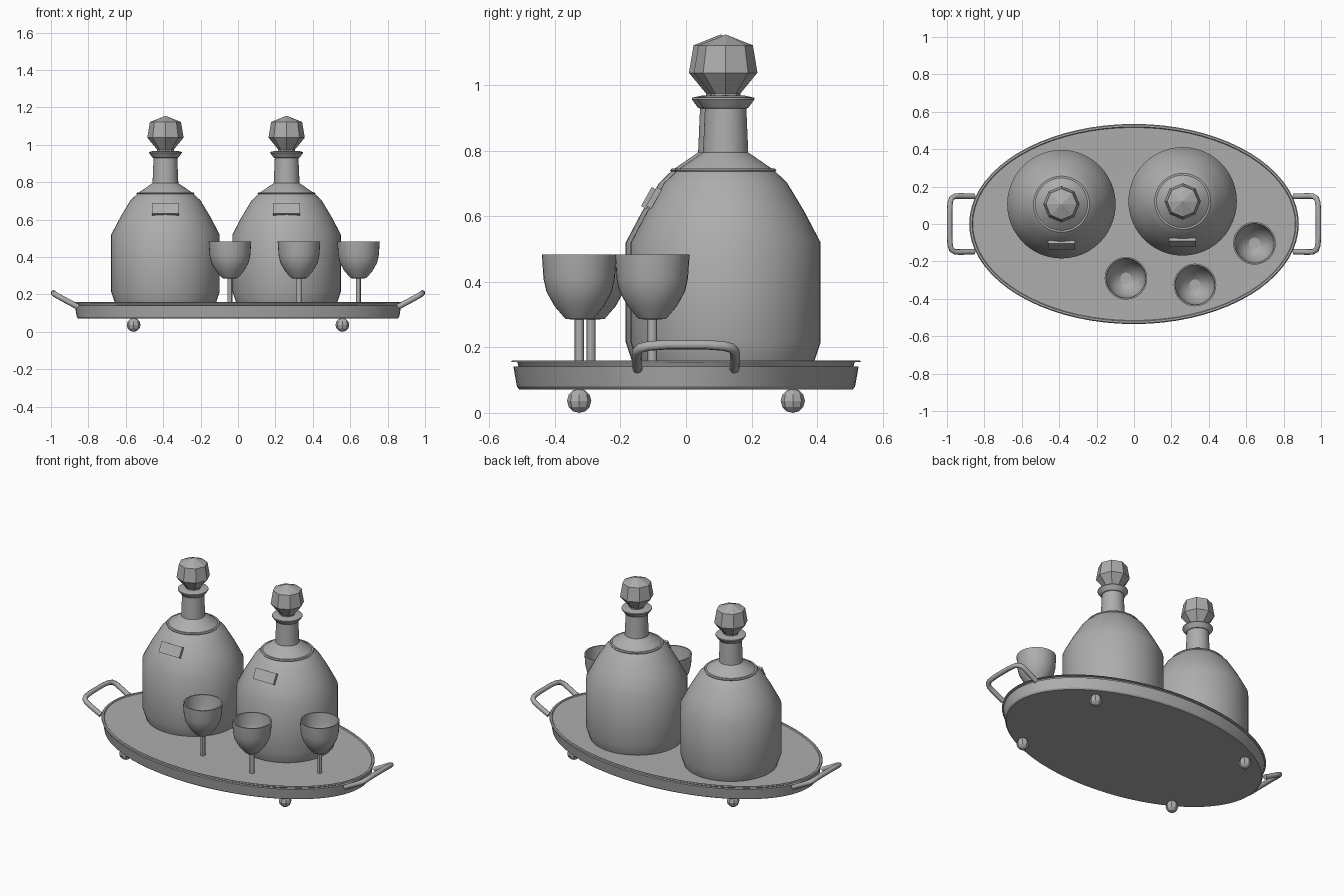
import bpy, bmesh, math
from mathutils import Matrix, Vector

if "Cube" in bpy.data.objects:
    bpy.data.objects.remove(bpy.data.objects["Cube"])

grey = bpy.data.materials.new("silver_grey")
grey.diffuse_color = (0.42, 0.42, 0.42, 1)
grey.use_nodes = True
grey.node_tree.nodes["Principled BSDF"].inputs["Base Color"].default_value = grey.diffuse_color
FLOOR = 0.09


def finish(name, bm, smooth=True, angle=30):
    bmesh.ops.recalc_face_normals(bm, faces=bm.faces[:])
    me = bpy.data.meshes.new(name)
    bm.to_mesh(me)
    bm.free()
    ob = bpy.data.objects.new(name, me)
    bpy.context.collection.objects.link(ob)
    me.materials.append(grey)
    if smooth:
        bpy.ops.object.select_all(action='DESELECT')
        ob.select_set(True)
        bpy.context.view_layer.objects.active = ob
        bpy.ops.object.shade_smooth_by_angle(angle=math.radians(angle))
    return ob


def lathe(name, profile, loc=(0, 0), seg=48, grow=(0, 0), smooth=True):
    """Revolve (radius, z) points; grow widens the circle into an ellipse."""
    bm = bmesh.new()
    rings = []
    for r, z in profile:
        if r == 0:
            rings.append([bm.verts.new((loc[0], loc[1], z))])
            continue
        rings.append([bm.verts.new((loc[0] + (r + grow[0]) * math.cos(math.tau * i / seg),
                                    loc[1] + (r + grow[1]) * math.sin(math.tau * i / seg), z))
                      for i in range(seg)])
    for a, b in zip(rings, rings[1:]):
        for i in range(seg):
            j = (i + 1) % seg
            if len(a) == 1:
                bm.faces.new((a[0], b[i], b[j]))
            elif len(b) == 1:
                bm.faces.new((a[i], a[j], b[0]))
            else:
                bm.faces.new((a[i], a[j], b[j], b[i]))
    for ring in (rings[0], rings[-1]):
        if len(ring) > 1:
            bm.faces.new(ring)
    return finish(name, bm, smooth)


# Oval tray with a raised wall and rolled lip
lathe("tray", [(-0.025, 0.072), (-0.018, 0.08), (-0.007, 0.142), (0, 0.146), (0.001, 0.155),
               (-0.004, 0.16), (-0.014, 0.16), (-0.02, 0.152), (-0.035, 0.1), (-0.05, FLOOR)],
      seg=72, grow=(0.88, 0.534))

# Ball feet
for sx in (-1, 1):
    for sy in (-1, 1):
        bm = bmesh.new()
        bmesh.ops.create_uvsphere(bm, u_segments=8, v_segments=6, radius=0.037,
                                  matrix=Matrix.Translation((sx * 0.558, sy * 0.326, 0.037)))
        finish("tray_foot", bm, False)

# Looped handles, rising outward from the tray ends
half = [(0.855, 0.148, 0.133), (0.93, 0.15, 0.173), (0.957, 0.149, 0.188),
        (0.975, 0.138, 0.198), (0.983, 0.115, 0.204), (0.986, 0.06, 0.208)]
path = half + [(x, -y, z) for x, y, z in reversed(half)]
for s in (-1, 1):
    cu = bpy.data.curves.new("handle_path", 'CURVE')
    cu.dimensions = '3D'
    cu.bevel_depth = 0.015
    cu.bevel_resolution = 2
    cu.use_fill_caps = True
    sp = cu.splines.new('POLY')
    sp.points.add(len(path) - 1)
    for p, (x, y, z) in zip(sp.points, path):
        p.co = (s * x, y, z, 1)
    tmp = bpy.data.objects.new("handle_path", cu)
    bpy.context.collection.objects.link(tmp)
    bm = bmesh.new()
    bm.from_mesh(tmp.to_mesh())
    bpy.data.objects.remove(tmp)
    finish("tray_handle", bm, True, 50)

# Decanters
for cx, cy in ((-0.388, 0.106), (0.26, 0.121)):
    lathe("decanter_body", [(0.245, FLOOR), (0.27, 0.155), (0.29, 0.215), (0.29, 0.52),
                            (0.24, 0.615), (0.187, 0.703), (0.146, 0.742), (0.069, 0.795),
                            (0.063, 0.935), (0.03, 0.94)], (cx, cy))
    lathe("decanter_collar", [(0.13, 0.735), (0.152, 0.736), (0.155, 0.741),
                              (0.15, 0.746), (0.13, 0.746)], (cx, cy))
    lathe("decanter_lip", [(0.06, 0.928), (0.07, 0.932), (0.088, 0.957), (0.087, 0.962),
                           (0.06, 0.968)], (cx, cy))
    # Faceted stopper
    lathe("stopper", [(0.045, 0.955), (0.045, 0.975), (0.097, 1.038), (0.083, 1.122),
                      (0, 1.155)], (cx, cy), seg=8, smooth=False)
    # Name plate lying against the sloping shoulder
    up = Vector((0, 0.103, 0.183)).normalized()
    out = Vector((0, -up.z, up.y))
    bm = bmesh.new()
    bmesh.ops.create_cube(bm, size=1)
    centre = Vector((cx, cy - 0.219, 0.656))
    for v in bm.verts:
        c = v.co.copy()
        v.co = centre + Vector((c.x * 0.144, 0, 0)) + up * (c.y * 0.066) + out * (c.z * 0.018)
    finish("name_plate", bm, False)

# Stemmed glasses with hollow bowls
for cx, cy in ((-0.043, -0.29), (0.326, -0.326), (0.644, -0.103)):
    lathe("glass_bowl", [(0, 0.283), (0.042, 0.287), (0.075, 0.325), (0.1, 0.37), (0.109, 0.41),
                         (0.114, 0.483), (0.106, 0.483), (0.101, 0.41), (0.092, 0.374),
                         (0.06, 0.322), (0.03, 0.3), (0, 0.298)], (cx, cy), seg=32)
    lathe("glass_stem", [(0.014, 0.095), (0.014, 0.29)], (cx, cy), seg=12)
    lathe("glass_foot", [(0.085, FLOOR), (0.085, 0.097), (0.02, 0.107), (0, 0.108)],
          (cx, cy), seg=32)
